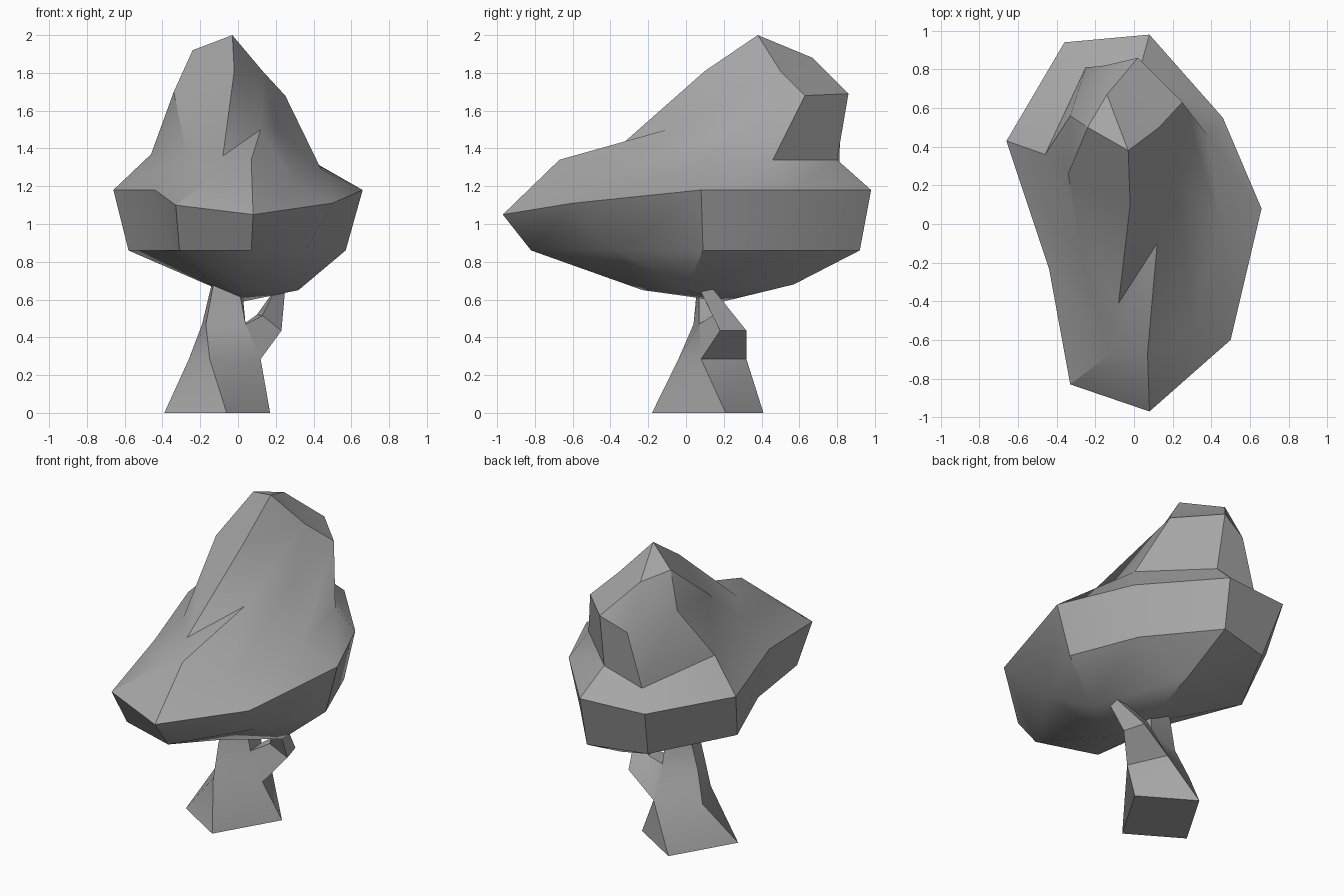
import bpy
import bmesh
import math

default_cube = bpy.data.objects.get("Cube")
if default_cube:
    bpy.data.objects.remove(default_cube, do_unlink=True)

grey = bpy.data.materials.new("plain_grey")
grey.use_nodes = True
grey.diffuse_color = (0.38, 0.38, 0.38, 1)
grey.node_tree.nodes["Principled BSDF"].inputs["Base Color"].default_value = grey.diffuse_color


def at_height(height, points):
    """Lift a flat outline to one height."""
    return [(x, y, height) for x, y in points]


def loft(name, rings, bottom=None, top=None):
    """Skin equal-length rings; close each end with a fan or a flat cap."""
    mesh_builder = bmesh.new()
    loops = [[mesh_builder.verts.new(point) for point in ring] for ring in rings]
    count = len(loops[0])
    for lower, upper in zip(loops, loops[1:]):
        for i in range(count):
            j = (i + 1) % count
            mesh_builder.faces.new((lower[i], lower[j], upper[j], upper[i]))
    for loop, tip in ((loops[0], bottom), (loops[-1], top)):
        if tip is None:
            mesh_builder.faces.new(loop)
            continue
        centre = mesh_builder.verts.new(tip)
        for i in range(count):
            mesh_builder.faces.new((loop[i], loop[(i + 1) % count], centre))
    # Repeated ring points merge, turning their quads into triangles
    bmesh.ops.remove_doubles(mesh_builder, verts=mesh_builder.verts, dist=0.0005)
    bmesh.ops.recalc_face_normals(mesh_builder, faces=mesh_builder.faces)
    mesh = bpy.data.meshes.new(name)
    mesh_builder.to_mesh(mesh)
    mesh_builder.free()
    mesh.materials.append(grey)
    part = bpy.data.objects.new(name, mesh)
    bpy.context.collection.objects.link(part)
    bpy.ops.object.select_all(action="DESELECT")
    part.select_set(True)
    bpy.context.view_layer.objects.active = part
    bpy.ops.object.shade_smooth_by_angle(angle=math.radians(30))
    return part


# Trunk: a leaning four-sided taper, each ring ordered front, right, back, left
trunk_foot = at_height(0, [(-.06, -.18), (.17, .21), (-.16, .41), (-.39, .02)])
trunk_waist = at_height(.285, [(-.15, -.04), (.12, .08), (.01, .32), (-.26, .2)])
trunk_fork = at_height(.47, [(-.17, .04), (.04, .07), (.03, .2), (-.19, .15)])
trunk_tip = at_height(.68, [(-.13, .06), (0, .07), (.02, .17), (-.14, .16)])
loft("trunk", [trunk_foot, trunk_waist, trunk_fork, trunk_tip])

# Branch: grows from the trunk's side panel and bends up into the crown
branch_root = [trunk_waist[1], trunk_waist[2], trunk_fork[2], trunk_fork[1]]
branch_elbow = [(.23, .18, .435), (.19, .32, .435), (.1, .24, .52), (.13, .14, .515)]
branch_tip = at_height(.66, [(.25, .07), (.25, .14), (.2, .14), (.2, .07)])
loft("branch", [branch_root, branch_elbow, branch_tip])

# Crown underside: shallow keel
keel_front, keel_right = (.02, -.23, .65), (.32, 0, .65)
keel_back, keel_left = (.07, .57, .68), (-.13, .13, .665)
keel = ([keel_front] + [keel_right] * 2 + [keel_back] * 3
        + [keel_left] * 2 + [keel_front])

# Crown body: nine-sided rings, counted from the front prow towards the left
belly = at_height(.86, [(.07, -.82), (.36, -.36), (.57, .09), (.4, .52), (.07, .92),
                        (-.3, .82), (-.58, .3), (-.38, -.2), (-.31, -.7)])
rim = [(.08, -.97, 1.05), (.5, -.6, 1.11), (.66, .08, 1.18), (.46, .55, 1.18),
       (.08, .98, 1.18), (-.36, .94, 1.18), (-.66, .43, 1.18), (-.44, -.23, 1.18),
       (-.33, -.83, 1.1)]
shoulder = [(.07, -.67, 1.34), (.31, -.54, 1.2), (.44, .02, 1.29), (.38, .46, 1.34),
            (.03, .8, 1.34), (-.25, .81, 1.27), (-.46, .36, 1.37), (-.27, -.17, 1.36),
            (-.12, -.67, 1.26)]

# Crown peak: raised lump leaning to the back
notch = (.12, -.1, 1.5)
lump = [notch, notch, (.2, .27, 1.52), (.25, .63, 1.68), (.02, .86, 1.69),
        (-.15, .82, 1.61), (-.33, .56, 1.7), (-.34, .26, 1.7), (-.08, -.41, 1.36)]
ridge_front, ridge_right = (-.02, .1, 1.81), (.13, .5, 1.81)
ridge_back, ridge_left = (-.14, .67, 1.88), (-.24, .5, 1.92)
ridge = ([ridge_front] * 2 + [ridge_right] * 2 + [ridge_back] * 2
         + [ridge_left] * 2 + [ridge_front])
loft("crown", [keel, belly, rim, shoulder, lump, ridge],
     bottom=(.03, .2, .59), top=(-.03, .38, 2))
